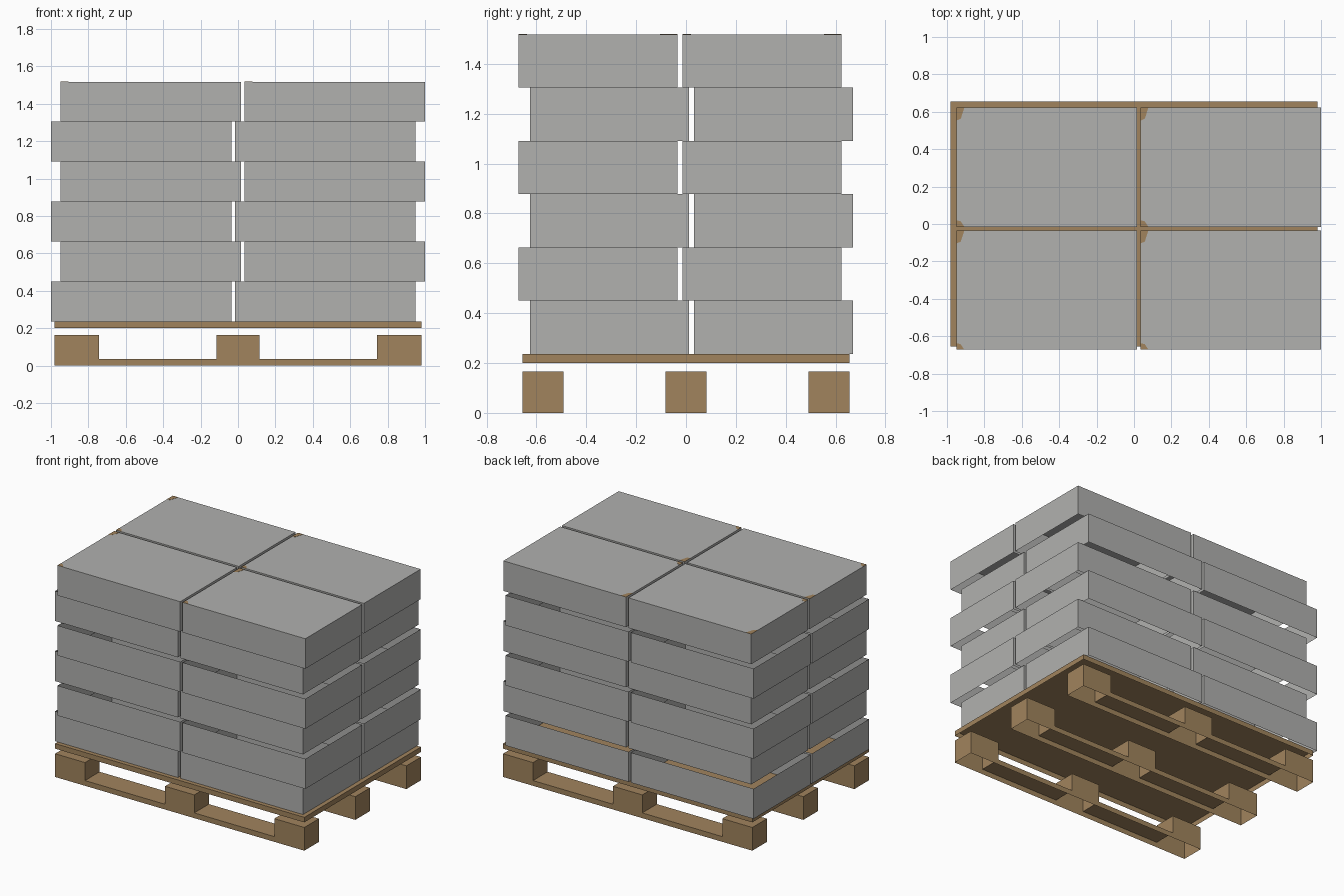
import bpy, bmesh

if "Cube" in bpy.data.objects:
    bpy.data.objects.remove(bpy.data.objects["Cube"])


def material(name, rgb):
    m = bpy.data.materials.new(name)
    m.diffuse_color = (*rgb, 1)
    m.use_nodes = True
    m.node_tree.nodes["Principled BSDF"].inputs["Base Color"].default_value = m.diffuse_color
    return m


GREY = material("grey_carton", (0.44, 0.44, 0.43))
BROWN = material("brown_wood", (0.355, 0.23, 0.11))


def finish(name, bm, mat):
    mesh = bpy.data.meshes.new(name)
    bm.to_mesh(mesh)
    bm.free()
    mesh.materials.append(mat)
    ob = bpy.data.objects.new(name, mesh)
    bpy.context.collection.objects.link(ob)
    return ob


def sleeve(name, outline, lo, hi, mat, top=False):
    """Upright walls around an x,y outline, with an optional top face."""
    bm = bmesh.new()
    a = [bm.verts.new((x, y, lo)) for x, y in outline]
    b = [bm.verts.new((x, y, hi)) for x, y in outline]
    n = len(outline)
    for i in range(n):
        j = (i + 1) % n
        bm.faces.new((a[i], a[j], b[j], b[i]))
    if top:
        bm.faces.new(b)
    bm.normal_update()
    return finish(name, bm, mat)


def skid(name, outline, y0, y1, mat):
    """Extrude an x,z outline along y, leaving the hidden underside open."""
    bm = bmesh.new()
    a = [bm.verts.new((x, y0, z)) for x, z in outline]
    b = [bm.verts.new((x, y1, z)) for x, z in outline]
    n = len(outline)
    for i in range(n):
        j = (i + 1) % n
        if outline[i][1] == outline[j][1] == 0:
            continue
        bm.faces.new((a[j], a[i], b[i], b[j]))
    bm.faces.new(a)
    bm.faces.new(b[::-1])
    return finish(name, bm, mat)


def rect(x0, y0, x1, y1):
    return [(x0, y0), (x1, y0), (x1, y1), (x0, y1)]


# Pallet skids: a board with three upright blocks, as one profile
SKID = [(-0.98, 0), (0.98, 0), (0.98, 0.165), (0.744, 0.165), (0.744, 0.037),
        (0.115, 0.037), (0.115, 0.165), (-0.115, 0.165), (-0.115, 0.037),
        (-0.744, 0.037), (-0.744, 0.165), (-0.98, 0.165)]
for label, y in (("front", -0.573), ("middle", 0), ("back", 0.573)):
    skid(f"{label}_skid", SKID, y - 0.082, y + 0.082, BROWN)

# Pallet deck, open underneath
sleeve("pallet_deck", rect(-0.98, -0.655, 0.98, 0.655), 0.201, 0.237, BROWN, top=True)

# Cartons: staggered layers of open sleeves, only the top layer is capped
W, D, LAYERS = 0.965, 0.638, 6
Z0, H = 0.237, 0.2135
BACK_MARK = [(0, 0), (0, -0.07), (0.023, -0.06), (0.042, 0)]
FRONT_MARK = [(0, 0), (0.042, 0), (0.022, 0.03), (0, 0.035)]
for k in range(LAYERS):
    odd = k % 2
    top = k == LAYERS - 1
    z = Z0 + k * H
    for i in range(2):
        for j in range(2):
            x = -1.0 + i * (W + 0.019) + odd * 0.051
            y = -0.625 + j * (D + 0.019) - odd * 0.047
            sleeve(f"carton_{k + 1}_{i + 1}_{j + 1}", rect(x, y, x + W, y + D),
                   z, z + H, GREY, top=top)
            if top:
                # small brown corner marks on the left corners
                for nm, pts, yy in (("back", BACK_MARK, y + D), ("front", FRONT_MARK, y)):
                    sleeve(f"{nm}_corner_mark_{i + 1}_{j + 1}",
                           [(x + p, yy + q) for p, q in pts],
                           z + H, z + H + 0.001, BROWN, top=True)
